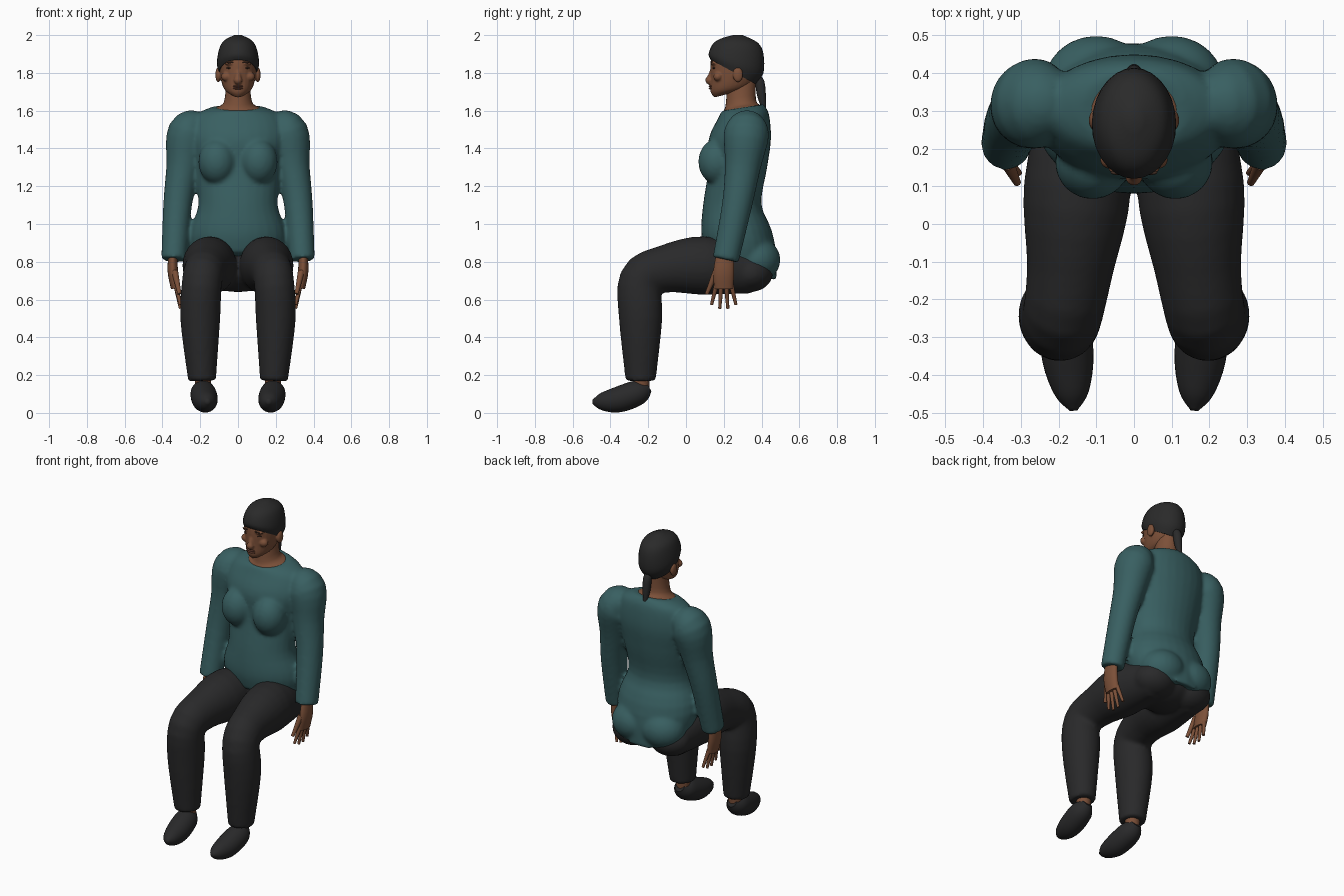
import bpy, bmesh, math
from mathutils import Matrix, Vector

cube = bpy.data.objects.get("Cube")
if cube:
    bpy.data.objects.remove(cube, do_unlink=True)


def material(name, *rgb):
    mat = bpy.data.materials.new(name)
    mat.use_nodes = True
    mat.diffuse_color = (*rgb, 1)
    shader = mat.node_tree.nodes["Principled BSDF"]
    shader.inputs["Base Color"].default_value = (*rgb, 1)
    shader.inputs["Roughness"].default_value = 0.8
    return mat


teal = material("teal knit", 0.04, 0.115, 0.12)
black = material("black cloth", 0.022, 0.022, 0.023)
dark_hair = material("dark hair", 0.023, 0.023, 0.023)
skin = material("brown skin", 0.2, 0.08, 0.04)
lip_brown = material("lip brown", 0.15, 0.055, 0.035)
eye_brown = material("eye brown", 0.05, 0.025, 0.016)


def spline(before, start, end, after, t):
    """Catmull-Rom value between start and end."""
    linear = (end - before) / 2
    leaving = (after - start) / 2
    rise = start - end
    return (((2 * rise + linear + leaving) * t - 3 * rise - 2 * linear - leaving) * t
            + linear) * t + start


def smooth_rows(rows, steps=4):
    """Add smoothly interpolated rows between the given ones."""
    padded = [rows[0], *rows, rows[-1]]
    result = []
    for window in zip(padded, padded[1:], padded[2:], padded[3:]):
        for step in range(steps):
            result.append([spline(*values, step / steps) for values in zip(*window)])
    return result + [rows[-1]]


def skin_rings(bm, ovals, sides=28):
    """Cover a stack of ovals, each a centre and two half axes, and cap the ends."""
    angles = [math.tau * i / sides for i in range(sides)]
    rings = [[bm.verts.new(centre + u * math.sin(a) + v * math.cos(a)) for a in angles]
             for centre, u, v in ovals]
    for lower, upper in zip(rings, rings[1:]):
        for i in range(sides):
            bm.faces.new((lower[i - 1], lower[i], upper[i], upper[i - 1]))
    bm.faces.new(rings[0])
    bm.faces.new(rings[-1])


def stack(bm, levels, rise):
    """Body of ovals given as (height, front, back, half width); rise lifts each back edge."""
    ovals = []
    for z, front, back, half in smooth_rows(levels):
        near, far = Vector((0, front, z)), Vector((0, back, z + rise(z)))
        ovals.append(((near + far) / 2, Vector((half, 0, 0)), (near - far) / 2))
    skin_rings(bm, ovals)


def tube(bm, path, side=1, wide=1):
    """Limb along points given as (x, y, z, radius); wide scales it sideways."""
    rows = smooth_rows(path)
    points = [Vector((side * x, y, z)) for x, y, z, radius in rows]
    ovals = []
    for i, row in enumerate(rows):
        along = (points[min(i + 1, len(rows) - 1)] - points[max(i - 1, 0)]).normalized()
        deep = along.cross(Vector((1, 0, 0))).normalized()
        ovals.append((points[i], deep.cross(along) * row[-1] * wide, deep * row[-1]))
    skin_rings(bm, ovals)


def ball(bm, centre, radii):
    place = Matrix.Translation(centre) @ Matrix.Diagonal((*radii, 1))
    bmesh.ops.create_uvsphere(bm, u_segments=24, v_segments=16, radius=1, matrix=place)


def finish(name, bm, mat, voxel=0):
    """Make the object; a voxel size fuses its overlapping volumes into one surface."""
    bmesh.ops.recalc_face_normals(bm, faces=bm.faces)
    mesh = bpy.data.meshes.new(name)
    bm.to_mesh(mesh)
    bm.free()
    mesh.materials.append(mat)
    part = bpy.data.objects.new(name, mesh)
    bpy.context.collection.objects.link(part)
    bpy.ops.object.select_all(action="DESELECT")
    part.select_set(True)
    bpy.context.view_layer.objects.active = part
    bpy.ops.object.shade_smooth_by_angle(angle=math.radians(50))
    if voxel:
        fuse = part.modifiers.new("Fuse", "REMESH")
        fuse.mode = "VOXEL"
        fuse.voxel_size = voxel
        fuse.use_smooth_shade = True
        soften = part.modifiers.new("Soften", "SMOOTH")
        soften.factor = 0.5
        soften.iterations = 5


# Sweater: the hem drops and the collar rises towards the back
bm = bmesh.new()
stack(bm, [(.85, .1, .48, .22), (.95, .08, .47, .26), (1.1, .09, .4, .21),
           (1.3, .12, .43, .23), (1.45, .12, .45, .26), (1.56, .17, .44, .23),
           (1.6, .19, .41, .14)],
      rise=lambda z: min(0, z - 1) + max(0, z - 1.5) / 3)
for side in (1, -1):
    ball(bm, (side * .11, .165, 1.33), (.1, .1, .12))
    ball(bm, (side * .1, .37, .81), (.14, .13, .12))
    tube(bm, [(.19, .32, 1.53, .08), (.26, .32, 1.48, .12), (.29, .3, 1.3, .095),
              (.32, .27, 1.1, .08), (.34, .21, .81, .07)], side, wide=.95)
finish("sweater", bm, teal, voxel=.012)

# Trousers: pelvis and two bent legs
bm = bmesh.new()
ball(bm, (0, .27, .75), (.22, .17, .11))
for side in (1, -1):
    ball(bm, (side * .13, .34, .74), (.13, .12, .1))
    tube(bm, [(.14, .36, .74, .11), (.15, .1, .78, .155), (.17, -.12, .76, .125),
              (.19, -.24, .7, .115), (.2, -.24, .5, .115), (.19, -.24, .17, .08)],
         side, wide=.92)
finish("trousers", bm, black, voxel=.012)

for side, label in ((1, "left"), (-1, "right")):
    # Ankle and shoe
    bm = bmesh.new()
    tube(bm, [(.185, -.235, .2, .045), (.185, -.235, .12, .04)], side)
    finish(label + "_ankle", bm, skin)
    bm = bmesh.new()
    tube(bm, [(.185, -.2, .14, .03), (.185, -.25, .11, .065), (.175, -.36, .07, .068),
              (.165, -.45, .06, .045), (.16, -.495, .06, .01)], side)
    finish(label + "_shoe", bm, black)

    # Hand: flat palm, thumb and four fanned fingers
    bm = bmesh.new()
    tube(bm, [(.345, .21, .86, .045), (.345, .2, .75, .055), (.33, .2, .66, .05)],
         side, wide=.5)
    tube(bm, [(.335, .16, .75, .018), (.31, .11, .63, .01)], side)
    for finger in range(4):
        fan = finger - 1.5
        knuckle = (.33, .2 + fan * .026, .68, .013)
        tip = (.305, .2 + fan * .043, .55 + fan * fan / 100, .008)
        tube(bm, [knuckle, tip], side)
    finish(label + "_hand", bm, skin)

# Neck flaring into the collar
bm = bmesh.new()
stack(bm, [(1.58, .2, .4, .13), (1.6, .2, .39, .115), (1.63, .21, .37, .075),
           (1.75, .22, .37, .06)], rise=lambda z: .03)
finish("neck", bm, skin)

# Head with nose, brows, cheeks and ears blended in
bm = bmesh.new()
stack(bm, [(1.67, .15, .25, .03), (1.7, .13, .33, .07), (1.76, .13, .37, .09),
           (1.86, .13, .4, .1), (1.93, .15, .39, .09), (1.97, .2, .35, .05)],
      rise=lambda z: max(0, 1.8 - z) / 5)
tube(bm, [(0, .15, 1.84, .012), (0, .13, 1.78, .016), (0, .125, 1.76, .023),
          (0, .14, 1.74, .01)])
for side in (1, -1):
    ball(bm, (side * .04, .15, 1.85), (.03, .02, .01))
    ball(bm, (side * .06, .17, 1.78), (.03, .025, .025))
    ball(bm, (side * .105, .275, 1.79), (.015, .027, .04))
finish("head", bm, skin, voxel=.005)

# Lips, eyes and eyebrows
bm = bmesh.new()
for height in (1.718, 1.729):
    ball(bm, (0, .134, height), (.026, .014, .006))
finish("lips", bm, lip_brown)
for name, depth, height, thick in (("eyes", .149, 1.826, .009), ("eyebrows", .136, 1.855, .006)):
    bm = bmesh.new()
    for side in (1, -1):
        ball(bm, (side * .042, depth, height), (.02, thick, .005))
    finish(name, bm, eye_brown)

# Close-fitting hair, lower at the nape, and its hanging tail
bm = bmesh.new()
stack(bm, [(1.87, .13, .37, .1), (1.9, .12, .41, .112), (1.95, .14, .41, .1),
           (1.98, .18, .38, .075), (2, .25, .3, .02)], rise=lambda z: z - 2)
finish("hair", bm, dark_hair)
bm = bmesh.new()
tube(bm, [(0, .37, 1.78, .018), (0, .39, 1.75, .025), (0, .4, 1.68, .023),
          (0, .415, 1.6, .01)])
finish("hair_tail", bm, dark_hair)
